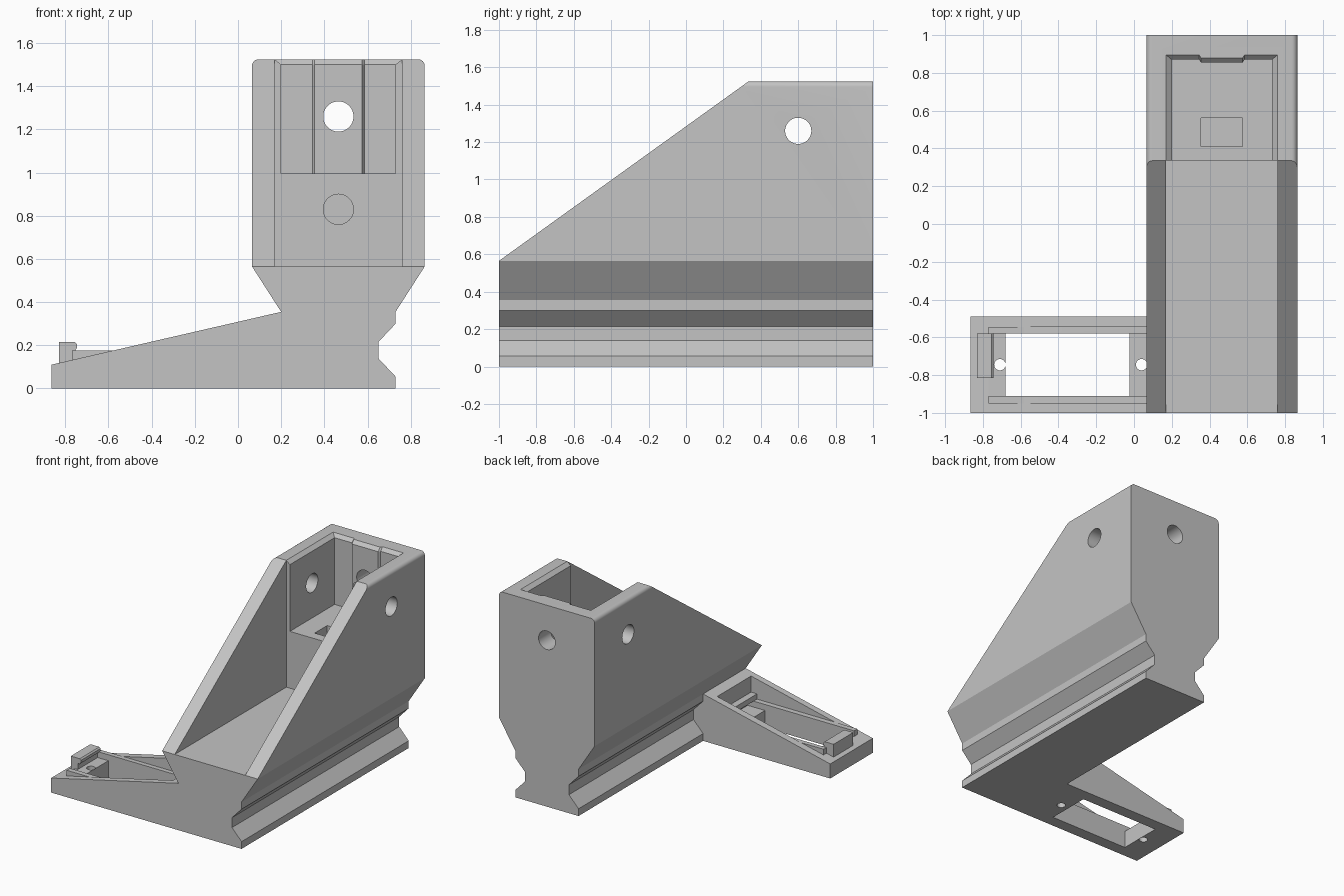
import bpy, bmesh, math

old = bpy.data.objects.get("Cube")
if old:
    bpy.data.objects.remove(old, do_unlink=True)

grey = bpy.data.materials.new("plain grey")
grey.use_nodes = True
colour = (0.55, 0.55, 0.55, 1)
grey.diffuse_color = colour
grey.node_tree.nodes["Principled BSDF"].inputs["Base Color"].default_value = colour


def prism(name, axis, pts, a, b, end_pts=None):
    """Extrude a closed profile along an axis, optionally tapering to end_pts."""
    def place(p, d):
        return {"x": (d, p[0], p[1]), "y": (p[0], d, p[1]), "z": (p[0], p[1], d)}[axis]
    bm = bmesh.new()
    low = [bm.verts.new(place(p, a)) for p in pts]
    high = [bm.verts.new(place(p, b)) for p in end_pts or pts]
    bm.faces.new(low)
    bm.faces.new(high)
    n = len(pts)
    for i in range(n):
        j = (i + 1) % n
        bm.faces.new((low[i], low[j], high[j], high[i]))
    bmesh.ops.recalc_face_normals(bm, faces=bm.faces)
    mesh = bpy.data.meshes.new(name)
    bm.to_mesh(mesh)
    bm.free()
    mesh.materials.append(grey)
    ob = bpy.data.objects.new(name, mesh)
    bpy.context.collection.objects.link(ob)
    return ob


def box(name, x, y, z):
    return prism(name, "z", [(x[0], y[0]), (x[1], y[0]), (x[1], y[1]), (x[0], y[1])], *z)


def arc(u, v, r, start, end, steps):
    angles = [math.radians(start + (end - start) * i / steps) for i in range(steps + 1)]
    return [(u + r * math.cos(t), v + r * math.sin(t)) for t in angles]


def drill(axis, u, v, r, a, b):
    return prism("drill", axis, arc(u, v, r, 0, 360, 48)[:-1], a, b)


def cut(ob, cutters):
    """Subtract the cutters, bake the result and remove them."""
    for c in cutters:
        c.hide_render = True
        mod = ob.modifiers.new("cut", "BOOLEAN")
        mod.operation, mod.solver, mod.object = "DIFFERENCE", "EXACT", c
    deps = bpy.context.evaluated_depsgraph_get()
    mesh = bpy.data.meshes.new_from_object(ob.evaluated_get(deps))
    ob.modifiers.clear()
    ob.data = mesh
    for c in cutters:
        bpy.data.objects.remove(c, do_unlink=True)


# Main body: symmetric grooved foot flaring into a tall holder
MID = 0.465
foot = [(0.265, 0), (0.265, 0.055), (0.185, 0.14), (0.185, 0.215), (0.265, 0.3), (0.265, 0.355)]
half = foot + [(0.4, 0.565)] + arc(0.37, 1.495, 0.03, 0, 90, 6)
outline = [(MID + x, z) for x, z in half] + [(MID - x, z) for x, z in reversed(half)]
body = prism("holder_body", "y", outline, -1, 1)


def pocket(side, back, bump):
    right = [(side, 0.2), (side, back), (0.12, back), (0.11, bump)]
    return [(MID + x, y) for x, y in right] + [(MID - x, y) for x, y in reversed(right)]


cut(body, [
    # sloping front of the side walls
    prism("slope", "x", [(-1.2, 0.565 - 0.2 * 0.96 / 1.335), (0.335, 1.525), (0.335, 1.8), (-1.2, 1.8)], -0.2, 1.2),
    # open channel, upper pocket and its chamfered rim
    box("channel", (0.17, 0.76), (-1.2, 0.335), (0.565, 1.9)),
    prism("pocket", "z", pocket(0.265, 0.87, 0.855), 0.995, 1.9),
    prism("rim", "z", pocket(0.265, 0.87, 0.855), 1.5, 1.55, pocket(0.325, 0.92, 0.905)),
    # nut slot and screw holes
    box("nut_slot", (0.355, 0.575), (0.41, 0.56), (0.7, 1.1)),
    drill("y", MID, 0.83, 0.07, 0.2, 0.66),
    drill("y", MID, 1.26, 0.07, 0.7, 1.2),
    drill("x", 0.6, 1.26, 0.07, -0.2, 1.2),
])

# Side arm: wedge that fills the groove of the body
arm_outline = [(-0.865, 0), (-0.865, 0.11), (MID - 0.265, 0.355)]
arm_outline += [(MID - x, z) for x, z in reversed(foot[:5])]
arm = prism("side_arm", "y", arm_outline, -1, -0.49)
seat_y = (-0.91, -0.58)
cut(arm, [
    box("recess", (-0.77, 0.12), (-0.95, -0.545), (0.175, 0.6)),
    box("seat", (-0.77, 0.12), seat_y, (0.13, 0.5)),
    box("opening", (-0.68, -0.025), seat_y, (-0.1, 0.4)),
    drill("z", -0.71, -0.745, 0.03, -0.1, 0.4),
    drill("z", 0.04, -0.745, 0.03, -0.1, 0.4),
])

# Inner rails standing above the low end of the wedge
for label, y in (("front", (-0.95, -0.91)), ("rear", (-0.58, -0.545))):
    box(label + "_rail", (-0.77, -0.58), y, (0.1, 0.175))

# Snap clip at the tip and fixed lip beside the body
hook = [(-0.83, 0.1), (-0.77, 0.1), (-0.77, 0.175), (-0.755, 0.175), (-0.745, 0.19),
        (-0.745, 0.205), (-0.755, 0.215), (-0.83, 0.215)]
clip = prism("snap_clip", "y", hook, -0.815, -0.58)
lip = box("fixed_lip", (0.07, 0.13), (-0.95, -0.545), (0.175, 0.215))

# Smooth the bores and rounded edges only
for ob in (body, arm):
    bpy.ops.object.select_all(action="DESELECT")
    ob.select_set(True)
    bpy.context.view_layer.objects.active = ob
    bpy.ops.object.shade_smooth_by_angle(angle=math.radians(25))
